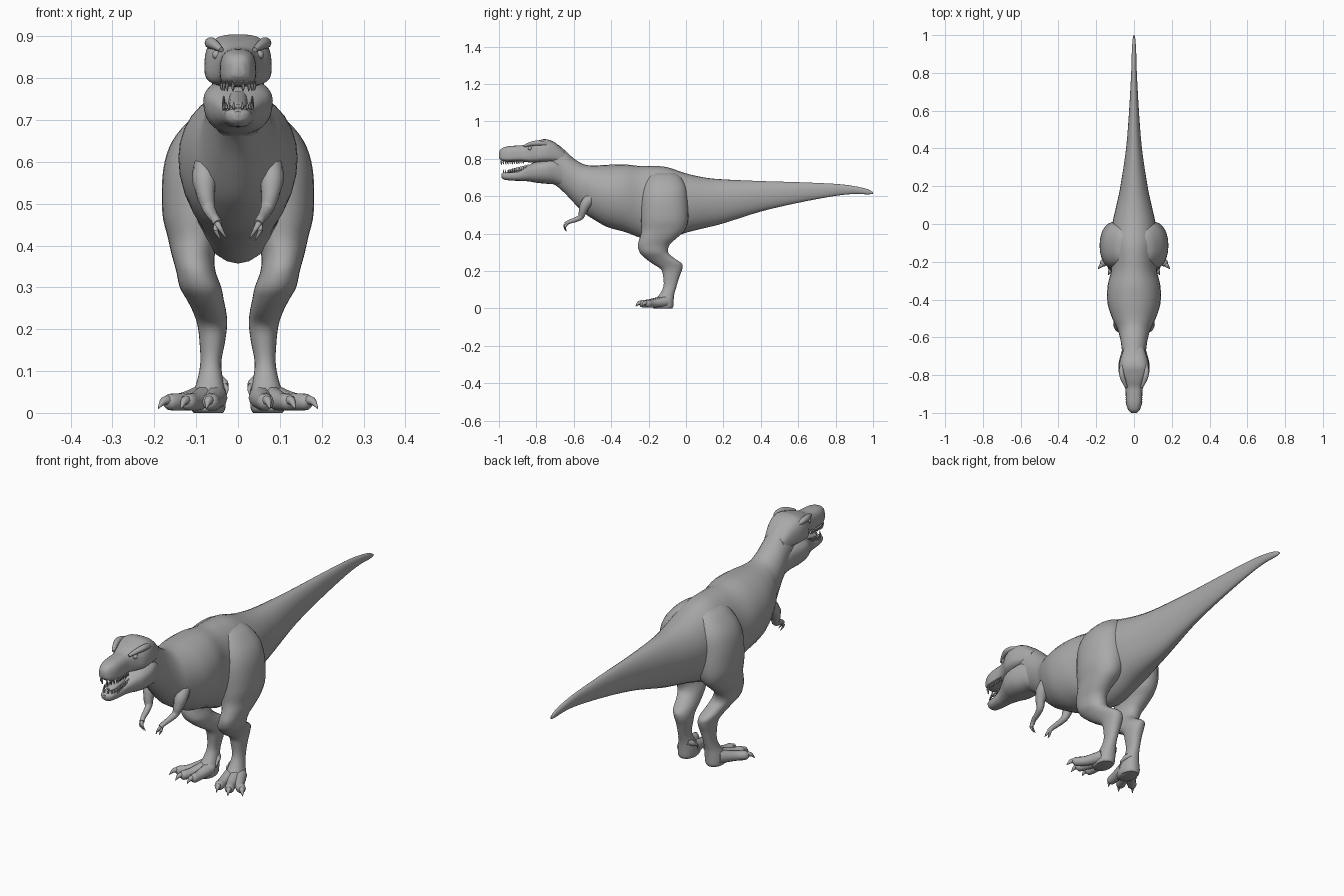
import bpy, bmesh, math
from mathutils import Vector

skin = bpy.data.materials.new("grey_skin")
skin.diffuse_color = (0.4, 0.4, 0.4, 1)


def finish(name, bm, mirror=False):
    """Turn a bmesh into a smooth shaded object, optionally mirrored in x."""
    bmesh.ops.recalc_face_normals(bm, faces=bm.faces[:])
    me = bpy.data.meshes.new(name)
    bm.to_mesh(me)
    bm.free()
    me.shade_smooth()
    me.set_sharp_from_angle(angle=math.radians(50))
    me.materials.append(skin)
    ob = bpy.data.objects.new(name, me)
    bpy.context.collection.objects.link(ob)
    if mirror:
        ob.modifiers.new("mirror", 'MIRROR').use_mirror_merge = False
    return ob


def spline(rows, steps):
    """Catmull-Rom through rows of numbers."""
    out = []
    for i in range(len(rows) - 1):
        p0, p1, p2, p3 = (rows[max(0, min(len(rows) - 1, i + k))] for k in (-1, 0, 1, 2))
        for s in range(steps):
            t = s / steps
            out.append([0.5 * (2 * b + (c - a) * t + (2 * a - 5 * b + 4 * c - d) * t * t
                               + (3 * b - a - 3 * c + d) * t ** 3)
                        for a, b, c, d in zip(p0, p1, p2, p3)])
    return out + [list(rows[-1])]


def skin_rings(bm, rings):
    rings = [[bm.verts.new(p) for p in r] for r in rings]
    n = len(rings[0])
    for a, b in zip(rings, rings[1:]):
        for i in range(n):
            bm.faces.new((a[i], a[(i + 1) % n], b[(i + 1) % n], b[i]))
    bm.faces.new(rings[0])
    bm.faces.new(rings[-1])


def power(v, e):
    return math.copysign(abs(v) ** (2 / e), v)


def loft(name, axis, rows, exp=2.0, level=0.5, n=28, steps=4, mirror=False):
    """Rows: position on axis, then low and high of both other directions."""
    rings = []
    for pos, u0, u1, v0, v1 in spline(rows, steps):
        lev, ring = v0 + (v1 - v0) * level, []
        for i in range(n):
            a = 2 * math.pi * i / n
            u = (u0 + u1) / 2 + (u1 - u0) / 2 * power(math.cos(a), exp)
            s = power(math.sin(a), exp)
            v = lev + s * ((v1 - lev) if s > 0 else (lev - v0))
            ring.append((u, pos, v) if axis == 'y' else (u, v, pos))
        rings.append(ring)
    bm = bmesh.new()
    skin_rings(bm, rings)
    return finish(name, bm, mirror)


def body_loft(name, rows, **kw):
    """Rows: y, half width, bottom, top."""
    return loft(name, 'y', [(y, -w, w, lo, hi) for y, w, lo, hi in rows], **kw)


def tube(bm, pts, n=10, steps=4):
    """Round limb through points x, y, z, radius."""
    path = spline(pts, steps)
    rings = []
    for i, p in enumerate(path):
        d = Vector(path[min(i + 1, len(path) - 1)][:3]) - Vector(path[max(i - 1, 0)][:3])
        q = d.to_track_quat('Z', 'Y')
        rings.append([Vector(p[:3]) + q @ Vector((math.cos(2 * math.pi * k / n) * p[3],
                      math.sin(2 * math.pi * k / n) * p[3], 0)) for k in range(n)])
    skin_rings(bm, rings)


# tail, hips, chest and neck in one sweep
body_loft("body_and_tail", [
    (1.0, .003, .612, .622), (.97, .008, .610, .638), (.9, .012, .612, .654),
    (.8, .015, .602, .666), (.6, .026, .565, .675), (.4, .042, .518, .681),
    (.2, .072, .455, .69), (.1, .093, .43, .7), (0, .115, .405, .722),
    (-.1, .125, .37, .755), (-.18, .12, .357, .762), (-.25, .122, .38, .762),
    (-.33, .14, .41, .77), (-.42, .14, .435, .768), (-.5, .115, .48, .764),
    (-.55, .09, .515, .772), (-.6, .075, .565, .802), (-.65, .066, .618, .848),
    (-.7, .062, .66, .882), (-.76, .05, .69, .87)], level=.54)

# skull with snout
body_loft("skull", [
    (-1.0, .014, .805, .838), (-.985, .03, .79, .856), (-.95, .042, .782, .867),
    (-.9, .044, .785, .871), (-.865, .047, .784, .874), (-.83, .06, .78, .887),
    (-.795, .077, .779, .897), (-.75, .08, .78, .905), (-.7, .068, .78, .887),
    (-.65, .05, .78, .84)], exp=2.9, level=.35)

# lower jaw with cheek muscles
body_loft("lower_jaw", [
    (-.987, .012, .7, .72), (-.97, .029, .688, .727), (-.92, .036, .683, .73),
    (-.88, .043, .682, .745), (-.84, .06, .679, .767), (-.8, .078, .672, .786),
    (-.75, .083, .667, .795), (-.7, .073, .662, .8), (-.65, .058, .645, .78)],
    exp=2.4, level=.62)

# tongue
body_loft("tongue", [(-.955, .008, .728, .738), (-.94, .018, .725, .744),
                     (-.89, .022, .728, .757), (-.84, .022, .74, .77)], n=12)

# teeth along both jaws
bm = bmesh.new()
for k in range(11):
    t = k / 10
    y = -.988 + .118 * t
    x = .012 + .028 * min(1, t * 3.2) ** .6
    size = .017 - .006 * t
    tube(bm, [(x, y, .793, .0048), (x, y, .785 - size * .5, .0036),
              (x * .97, y + .003, .785 - size, .0005)], n=6, steps=2)
    y, x, z = y + .012, x * .85, .722 + .022 * max(0, t - .35)
    tube(bm, [(x, y, z, .0045), (x, y, z + .012, .0033),
              (x, y + .002, z + .022, .0005)], n=6, steps=2)
finish("teeth", bm, True)

# brow ridges and eyes
bm = bmesh.new()
tube(bm, [(.04, -.865, .868, .006), (.053, -.835, .878, .011), (.064, -.8, .884, .014),
          (.066, -.765, .882, .012), (.058, -.73, .872, .005)])
finish("brow_ridges", bm, True)
bm = bmesh.new()
bmesh.ops.create_uvsphere(bm, u_segments=14, v_segments=10, radius=.011)
bmesh.ops.translate(bm, verts=bm.verts[:], vec=(.051, -.834, .856))
finish("eyes", bm, True)

# legs from hip to sole: z, x range, y range
loft("legs", 'z', [
    (.725, .03, .075, -.17, -.07), (.705, .0, .11, -.205, -.03),
    (.65, 0, .157, -.228, .0), (.58, 0, .179, -.24, .01), (.48, .015, .181, -.24, .012),
    (.42, .038, .168, -.238, -.005), (.38, .055, .159, -.246, -.045),
    (.34, .054, .148, -.257, -.088), (.3, .04, .139, -.248, -.095),
    (.27, .034, .122, -.22, -.065), (.24, .028, .107, -.18, -.022),
    (.21, .026, .097, -.135, -.02), (.17, .031, .092, -.122, -.035),
    (.12, .04, .09, -.12, -.05), (.08, .036, .097, -.138, -.062),
    (.045, .03, .108, -.165, -.066), (.012, .03, .112, -.182, -.068),
    (0, .036, .106, -.172, -.074)], exp=2.2, mirror=True)

# toes and claws
toes, claws = bmesh.new(), bmesh.new()
for root, mid, tip, end in [((.088, -.11), (.13, -.175), (.162, -.207), (.191, -.238)),
                            ((.078, -.13), (.104, -.2), (.12, -.236), (.136, -.27)),
                            ((.055, -.13), (.061, -.2), (.066, -.235), (.076, -.268))]:
    tube(toes, [(*root, .036, .03), (*mid, .027, .022), (*tip, .026, .02),
                ((tip[0] * 2 + end[0]) / 3, (tip[1] * 2 + end[1]) / 3, .025, .01)])
    tube(claws, [(*tip, .028, .013), ((tip[0] + end[0]) / 2, (tip[1] + end[1]) / 2, .029, .01),
                 (*end, .01, .001)], n=8)
tube(toes, [(.05, -.08, .08, .014), (.036, -.098, .072, .012), (.03, -.108, .064, .008)])
tube(claws, [(.032, -.106, .066, .007), (.027, -.12, .058, .005), (.028, -.126, .042, .001)], n=8)
finish("toes", toes, True)
finish("claws", claws, True)

# small arms with two clawed fingers
bm = bmesh.new()
tube(bm, [(.075, -.5, .6, .03), (.08, -.535, .56, .03), (.077, -.552, .52, .022),
          (.07, -.562, .49, .016), (.062, -.592, .474, .013), (.054, -.625, .463, .011),
          (.048, -.642, .452, .011)])
for pts in [((.05, -.64, .453, .008), (.042, -.65, .44, .006), (.027, -.646, .416, .001)),
            ((.05, -.636, .452, .008), (.053, -.646, .436, .006), (.04, -.64, .412, .001))]:
    tube(bm, pts, n=8)
finish("arms", bm, True)
